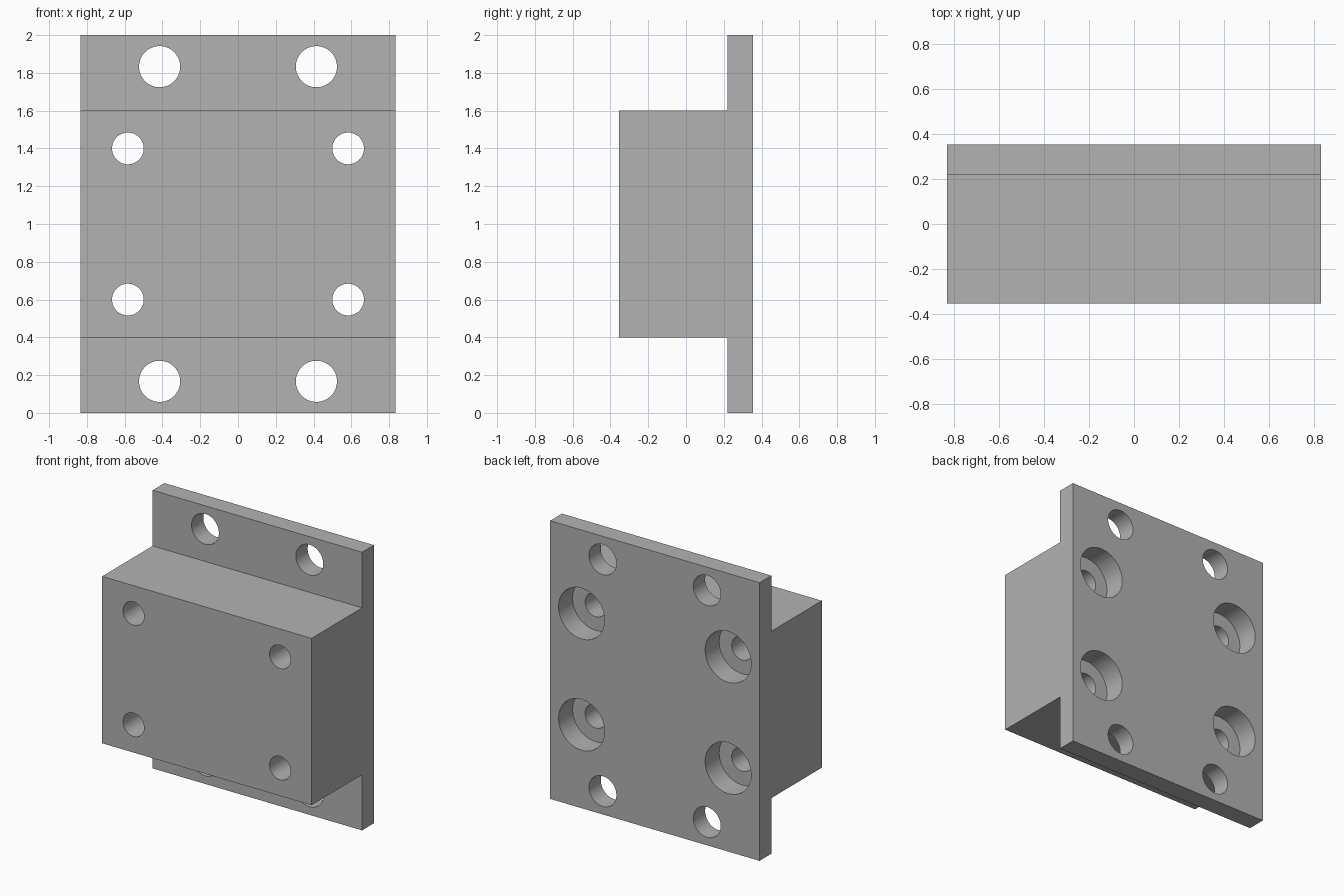
import bpy, bmesh, math

cube = bpy.data.objects.get("Cube")
if cube:
    bpy.data.objects.remove(cube, do_unlink=True)

# Overall sizes
HALF_W, HALF_D, HEIGHT = 0.833, 0.354, 2.0
PLATE_FRONT = 0.22
BLOCK_LOW, BLOCK_HIGH = 0.4, 1.6
BORE_DEPTH = 0.16

grey = bpy.data.materials.new("plain grey")
grey.use_nodes = True
colour = (0.448, 0.448, 0.448, 1)
grey.diffuse_color = colour
grey.node_tree.nodes["Principled BSDF"].inputs["Base Color"].default_value = colour

# Mounting block: T-shaped side profile extruded across the width
profile = [(HALF_D, 0), (HALF_D, HEIGHT), (PLATE_FRONT, HEIGHT),
           (PLATE_FRONT, BLOCK_HIGH), (-HALF_D, BLOCK_HIGH),
           (-HALF_D, BLOCK_LOW), (PLATE_FRONT, BLOCK_LOW), (PLATE_FRONT, 0)]
bm = bmesh.new()
face = bm.faces.new([bm.verts.new((-HALF_W, y, z)) for y, z in profile])
extruded = bmesh.ops.extrude_face_region(bm, geom=[face])["geom"]
moved = [v for v in extruded if isinstance(v, bmesh.types.BMVert)]
bmesh.ops.translate(bm, verts=moved, vec=(2 * HALF_W, 0, 0))
bmesh.ops.recalc_face_normals(bm, faces=bm.faces)
mesh = bpy.data.meshes.new("mounting_block")
bm.to_mesh(mesh)
bm.free()
block = bpy.data.objects.new("mounting_block", mesh)
bpy.context.collection.objects.link(block)
mesh.materials.append(grey)


def drill(x, z, radius, y_front, y_back):
    """Cut a round hole running from front to back."""
    bpy.ops.mesh.primitive_cylinder_add(
        vertices=64, radius=radius, depth=y_back - y_front,
        location=(x, (y_front + y_back) / 2, z), rotation=(math.pi / 2, 0, 0))
    cutter = bpy.context.object
    cutter.name = "hole_cutter"
    cutter.hide_render = True
    cutter.data.materials.append(grey)
    bpy.context.view_layer.objects.active = block
    cut = block.modifiers.new("hole", 'BOOLEAN')
    cut.operation = 'DIFFERENCE'
    cut.solver = 'EXACT'
    cut.object = cutter
    bpy.ops.object.modifier_apply(modifier=cut.name)
    bpy.data.objects.remove(cutter, do_unlink=True)


for side in (-1, 1):
    for end in (-1, 1):
        middle = HEIGHT / 2
        # Flange holes
        drill(side * 0.415, middle + end * 0.833, 0.109, 0, 1)
        # Block holes with wide counterbores in the back
        drill(side * 0.583, middle + end * 0.4, 0.084, -1, 1)
        drill(side * 0.583, middle + end * 0.4, 0.183, HALF_D - BORE_DEPTH, 1)

# Smooth hole walls, crisp edges
bpy.ops.object.select_all(action='DESELECT')
block.select_set(True)
bpy.context.view_layer.objects.active = block
bpy.ops.object.shade_smooth_by_angle(angle=math.radians(30))
